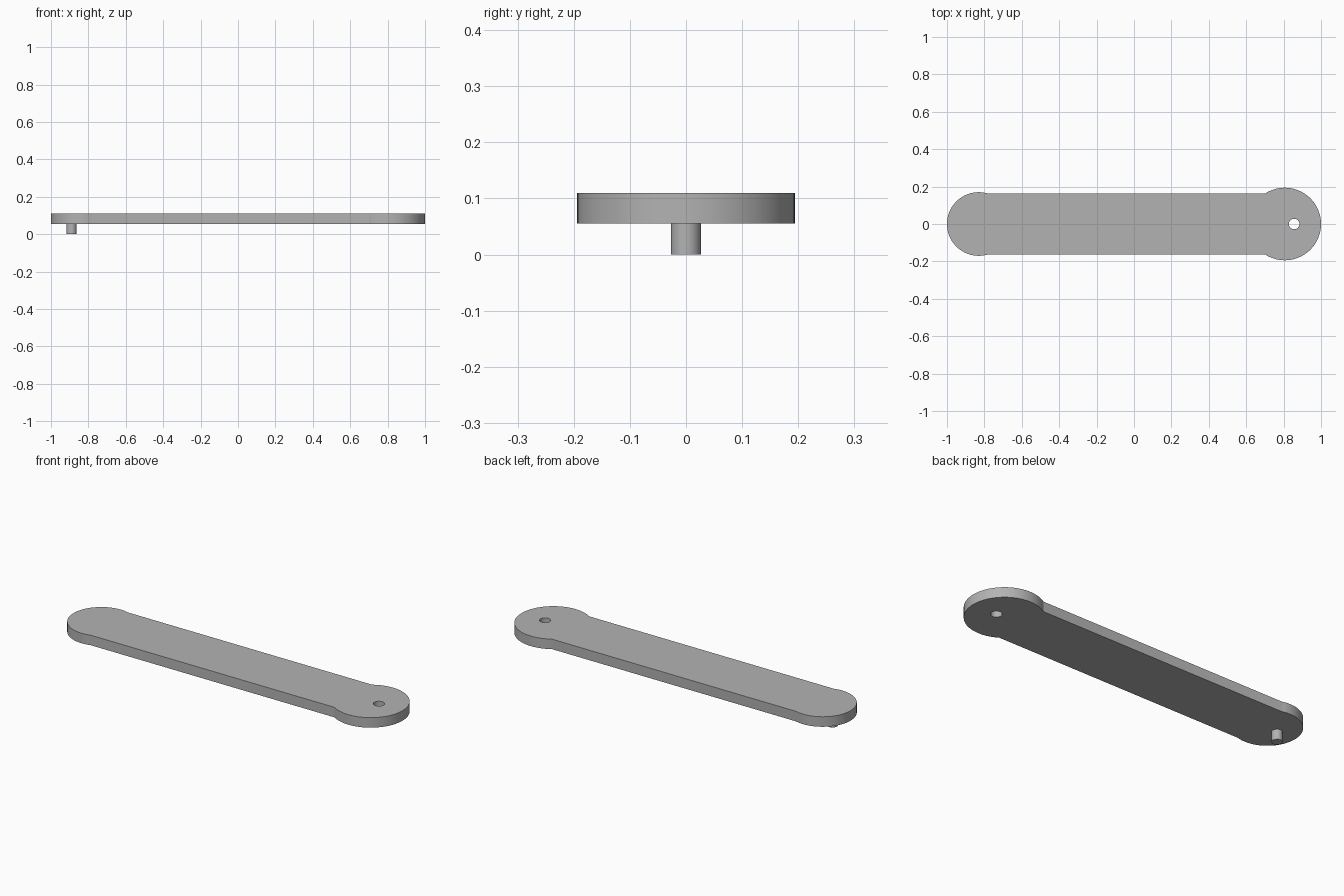
import bpy, bmesh
from math import acos, asin, cos, sin, pi, radians

cube = bpy.data.objects.get("Cube")
if cube:
    bpy.data.objects.remove(cube, do_unlink=True)

Z0, Z1 = 0.055, 0.11            # underside and top of the arm
HALF_WIDTH = 0.163
SMALL_X, SMALL_R = -0.83, 0.17  # rounded ends
LARGE_X, LARGE_R = 0.806, 0.194
HOLE_X, HOLE_R = 0.856, 0.028
PIN_X, PIN_R = -0.89, 0.0265

grey = bpy.data.materials.new("plain grey")
grey.use_nodes = True
colour = (0.45, 0.45, 0.45, 1)
grey.diffuse_color = colour
grey.node_tree.nodes["Principled BSDF"].inputs["Base Color"].default_value = colour


def prism(name, outline, z0, z1):
    """Extrude a flat outline between two heights."""
    bm = bmesh.new()
    base = bm.faces.new([bm.verts.new((x, y, z0)) for x, y in outline])
    top = bmesh.ops.extrude_face_region(bm, geom=[base])["geom"]
    bmesh.ops.translate(bm, vec=(0, 0, z1 - z0),
                        verts=[v for v in top if isinstance(v, bmesh.types.BMVert)])
    bmesh.ops.recalc_face_normals(bm, faces=bm.faces)
    mesh = bpy.data.meshes.new(name)
    bm.to_mesh(mesh)
    bm.free()
    mesh.materials.append(grey)
    obj = bpy.data.objects.new(name, mesh)
    bpy.context.collection.objects.link(obj)
    return obj


def arc(cx, r, start, end, steps):
    angles = [start + (end - start) * i / steps for i in range(steps + 1)]
    return [(cx + r * cos(a), r * sin(a)) for a in angles]


def circle(cx, r, steps=48):
    return arc(cx, r, 0, 2 * pi, steps)[:-1]


def smooth(obj):
    bpy.ops.object.select_all(action="DESELECT")
    obj.select_set(True)
    bpy.context.view_layer.objects.active = obj
    bpy.ops.object.shade_smooth_by_angle(angle=radians(25))


# Arm: straight bar running into a large and a small round end
large_a = pi - asin(HALF_WIDTH / LARGE_R)
small_a = asin(HALF_WIDTH / SMALL_R)
outline = (arc(LARGE_X, LARGE_R, -large_a, large_a, 72)
           + arc(SMALL_X, SMALL_R, small_a, 2 * pi - small_a, 64))
arm = prism("arm", outline, Z0, Z1)

# Through hole in the large end
cutter = prism("hole_cutter", circle(HOLE_X, HOLE_R), Z0 - 0.02, Z1 + 0.02)
cut = arm.modifiers.new("hole", "BOOLEAN")
cut.operation, cut.solver, cut.object = "DIFFERENCE", "EXACT", cutter
bpy.context.view_layer.objects.active = arm
bpy.ops.object.modifier_apply(modifier=cut.name)
bpy.data.objects.remove(cutter, do_unlink=True)

# Pin below the small end
pin = prism("pin", circle(PIN_X, PIN_R), 0, Z0)

for part in (arm, pin):
    smooth(part)
